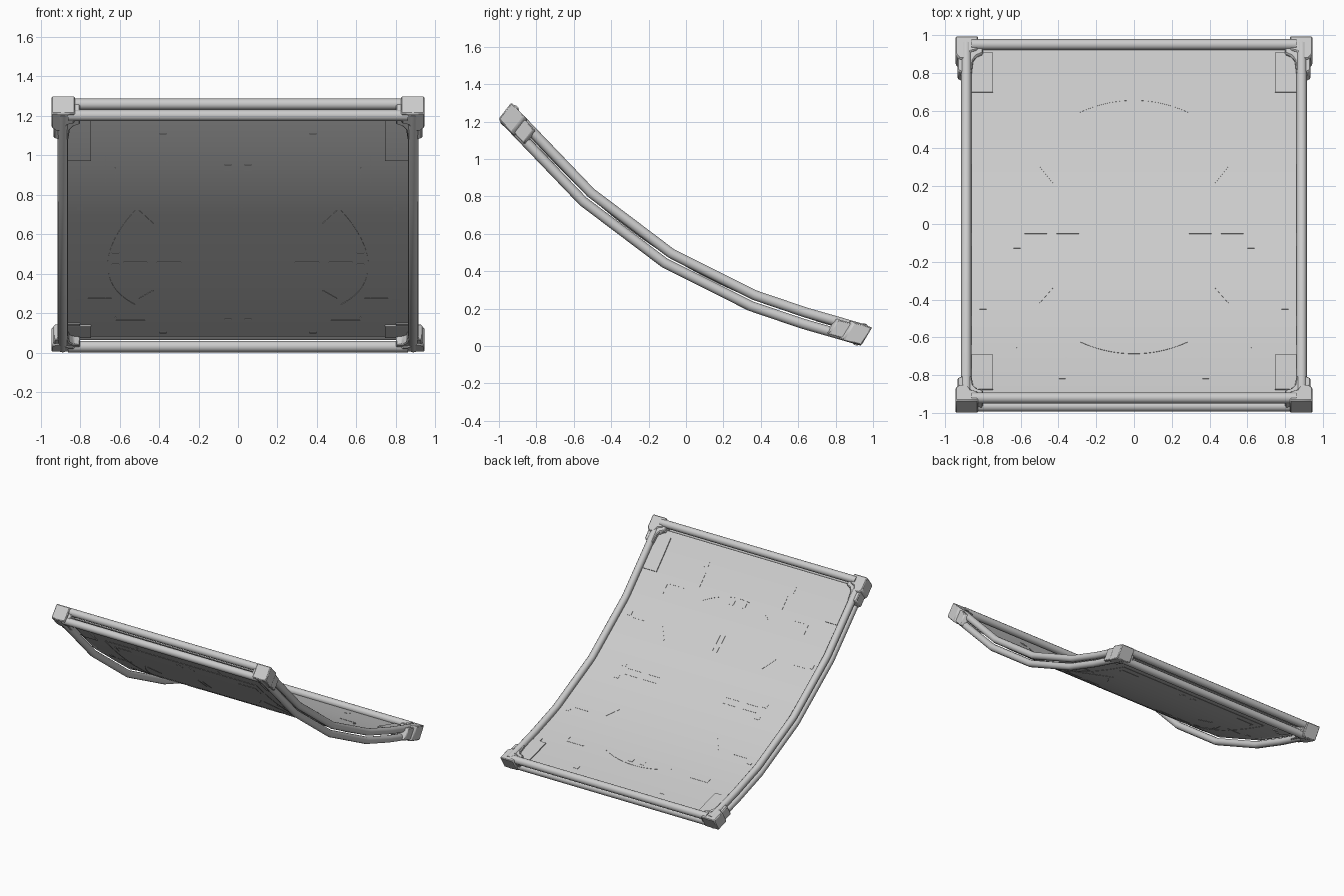
import bpy, bmesh, math
from mathutils import Vector

if "Cube" in bpy.data.objects:
    bpy.data.objects.remove(bpy.data.objects["Cube"], do_unlink=True)

grey = bpy.data.materials.new("light_grey")
grey.use_nodes = True
COLOR = (0.6, 0.6, 0.6, 1)
grey.diffuse_color = COLOR
grey.node_tree.nodes["Principled BSDF"].inputs["Base Color"].default_value = COLOR

# Centre line of the sloping frame, as (y, z) from the high front to the low back
PATH = [(-0.95, 1.235), (-0.53, 0.797), (-0.097, 0.47), (0.356, 0.243), (0.63, 0.15), (0.95, 0.058)]
FIT = PATH[:4] + PATH[5:]


def height(y):
    """Smooth curve through the centre line."""
    total = 0
    for i, (yi, zi) in enumerate(FIT):
        for j, (yj, _) in enumerate(FIT):
            if i != j:
                zi *= (y - yj) / (yi - yj)
        total += zi
    return total


def on_panel(x, y, n):
    """Point at plan position x, y raised by n along the panel normal."""
    slope = (height(y + 0.01) - height(y - 0.01)) / 0.02
    normal = Vector((0, -slope, 1)).normalized()
    return Vector((x, y, height(y))) + normal * n


def finish(name, mesh, angle=35):
    ob = bpy.data.objects.new(name, mesh)
    bpy.context.collection.objects.link(ob)
    mesh.materials.clear()
    mesh.materials.append(grey)
    mesh.shade_smooth()
    mesh.set_sharp_from_angle(angle=math.radians(angle))
    return ob


def from_bmesh(name, bm, angle=35):
    bmesh.ops.recalc_face_normals(bm, faces=bm.faces)
    mesh = bpy.data.meshes.new(name)
    bm.to_mesh(mesh)
    bm.free()
    return finish(name, mesh, angle)


def pipe(name, points, radius):
    curve = bpy.data.curves.new(name, "CURVE")
    curve.dimensions = "3D"
    curve.bevel_depth = radius
    curve.bevel_resolution = 4
    curve.use_fill_caps = True
    spline = curve.splines.new("POLY")
    spline.points.add(len(points) - 1)
    for p, co in zip(spline.points, points):
        p.co = (*co, 1)
    temp = bpy.data.objects.new(name, curve)
    bpy.context.collection.objects.link(temp)
    mesh = bpy.data.meshes.new_from_object(
        temp.evaluated_get(bpy.context.evaluated_depsgraph_get()))
    bpy.data.objects.remove(temp)
    finish(name, mesh)


def add_ribbon(bm, path, width, low, high):
    """Solid strip following plan points, lying on the panel between two levels."""
    rings = []
    pts = [Vector(p) for p in path]
    for i, p in enumerate(pts):
        d = (pts[min(i + 1, len(pts) - 1)] - pts[max(i - 1, 0)]).normalized()
        side = Vector((-d.y, d.x)) * width / 2
        rings.append([bm.verts.new(on_panel(q.x, q.y, n)) for q, n in
                      ((p + side, low), (p - side, low), (p - side, high), (p + side, high))])
    for a, b in zip(rings, rings[1:]):
        for k in range(4):
            bm.faces.new((a[k], a[(k + 1) % 4], b[(k + 1) % 4], b[k]))
    bm.faces.new(rings[0])
    bm.faces.new(rings[-1])


def line(a, b, steps=6):
    a, b = Vector(a), Vector(b)
    return [a.lerp(b, i / steps) for i in range(steps + 1)]


def arc(start, end, radius, steps=24):
    angles = [math.radians(start + (end - start) * i / steps) for i in range(steps + 1)]
    return [(radius * math.cos(t), -0.025 + radius * math.sin(t)) for t in angles]


# Curved panel, level with the upper rails
LOW, HIGH = 0.012, 0.020
bm = bmesh.new()
add_ribbon(bm, line((0, -0.925), (0, 0.915), 32), 1.75, LOW, HIGH)
from_bmesh("curved_panel", bm)

# Paired side rails and paired end rails
for sign, side in ((1, "left"), (-1, "right")):
    for level, tag in ((0.031, "upper"), (-0.031, "lower")):
        pipe(f"{side}_{tag}_rail", [on_panel(sign * 0.888, y, 0) + (on_panel(0, y, level) - on_panel(0, y, 0))
             + Vector((0, 0, z - height(y))) for y, z in PATH], 0.027)

# Corner frames: outer end point, inward tangent, and normal in the y-z plane
ENDS = {
    "front": (Vector((0, -0.968, 1.258)), Vector((0, 0.685, -0.73)), Vector((0, 0.61, 0.79))),
    "back": (Vector((0, 0.967, 0.052)), Vector((0, -0.96, 0.277)), Vector((0, 0.52, 0.855))),
}
for end, (origin, tangent, normal) in ENDS.items():
    for level, tag in ((0.036, "upper"), (-0.036, "lower")):
        centre = origin + tangent * 0.037 + normal * level
        pipe(f"{end}_{tag}_rail", [centre + Vector((x, 0, 0)) for x in (-0.86, 0.86)], 0.029)


def corner(name, end, sign, plan, half):
    """Plan outline (x, distance inward) extruded along the corner normal."""
    origin, tangent, normal = ENDS[end]
    bm = bmesh.new()
    layers = [[bm.verts.new(origin + Vector((sign * x, 0, 0)) + tangent * t + normal * n)
               for x, t in plan] for n in (-half, half)]
    count = len(plan)
    for layer in layers:
        bm.faces.new(layer)
    for k in range(count):
        m = (k + 1) % count
        bm.faces.new((layers[0][k], layers[0][m], layers[1][m], layers[1][k]))
    ob = from_bmesh(name, bm, 20)
    bevel = ob.modifiers.new("edge_bevel", "BEVEL")
    bevel.width = 0.006
    bevel.segments = 1


# Corner caps: a heavy outer shell and a slimmer sleeve with stepped arms
SHELL = [(0.945, 0), (0.945, 0.10), (0.925, 0.125), (0.88, 0.125), (0.865, 0.085), (0.83, 0.075), (0.825, 0)]
SLEEVE = [(0.934, 0.02), (0.934, 0.185), (0.905, 0.20), (0.86, 0.20), (0.852, 0.13),
          (0.835, 0.105), (0.80, 0.09), (0.80, 0.015)]
for end in ENDS:
    for sign, side in ((1, "left"), (-1, "right")):
        corner(f"{end}_{side}_corner_cap", end, sign, SHELL, 0.056)
        corner(f"{end}_{side}_corner_sleeve", end, sign, SLEEVE, 0.047)

# Gusset plates beside the corners, with a small tab on each
for sign, side in ((1, "left"), (-1, "right")):
    for end, inner, outer, tab in (("front", -0.71, -0.895, -0.73), ("back", 0.69, 0.90, 0.655)):
        bm = bmesh.new()
        add_ribbon(bm, line((sign * 0.803, inner), (sign * 0.803, outer)), 0.115, LOW - 0.008, HIGH + 0.008)
        add_ribbon(bm, line((sign * 0.83, inner), (sign * 0.83, tab)), 0.06, LOW - 0.006, HIGH + 0.006)
        from_bmesh(f"{end}_{side}_gusset", bm)

# Small square pads, through both faces of the panel
bm = bmesh.new()
PADS = [(0.38, 0.825), (0.8, 0.33), (0.62, -0.03), (0.62, -0.125), (0.8, -0.45),
        (0.38, -0.82), (0.05, 0.61), (0.05, -0.67)]
for sign in (1, -1):
    for x, y in PADS:
        add_ribbon(bm, line((sign * x, y - 0.015), (sign * x, y + 0.015), 1), 0.036, LOW - 0.002, HIGH + 0.002)
from_bmesh("square_pads", bm)

# Fine raised strokes, mirrored left and right
bm = bmesh.new()
STROKES = [((0.64, 0.30), (0.76, 0.30)), ((0.64, -0.43), (0.76, -0.43)),
           ((0.43, 0.21), (0.5, 0.30)), ((0.43, -0.35), (0.5, -0.43)),
           ((0.02, -0.37), (0.02, -0.48)), ((0.36, -0.69), (0.36, -0.78)),
           ((0.62, 0.56), (0.62, 0.61)), ((0.47, 0.61), (0.62, 0.61)),
           ((0.62, -0.61), (0.62, -0.67)), ((0.47, -0.67), (0.62, -0.67))]
for y in (-0.06, -0.105):
    STROKES += [((0.29, y), (0.41, y)), ((0.46, y), (0.58, y))]
for sign in (1, -1):
    for (xa, ya), (xb, yb) in STROKES:
        add_ribbon(bm, line((sign * xa, ya), (sign * xb, yb)), 0.004, LOW - 0.002, HIGH + 0.002)
from_bmesh("fine_strokes", bm)

# Ring segments: end arcs on the top face, side arcs on the underside
bm = bmesh.new()
for start in (65, 245):
    add_ribbon(bm, arc(start, start + 50, 0.675), 0.004, HIGH - 0.002, HIGH + 0.002)
for start in (-38, 142):
    add_ribbon(bm, arc(start, start + 76, 0.66), 0.004, LOW - 0.002, LOW + 0.002)
from_bmesh("ring_segments", bm)

# Rectangular outline on the underside
bm = bmesh.new()
for sign in (1, -1):
    add_ribbon(bm, line((sign * 0.67, -0.73), (sign * 0.67, 0.68), 24), 0.004, LOW - 0.002, LOW + 0.002)
for y in (-0.73, 0.68):
    add_ribbon(bm, line((-0.67, y), (0.67, y), 1), 0.004, LOW - 0.002, LOW + 0.002)
from_bmesh("underside_outline", bm)
